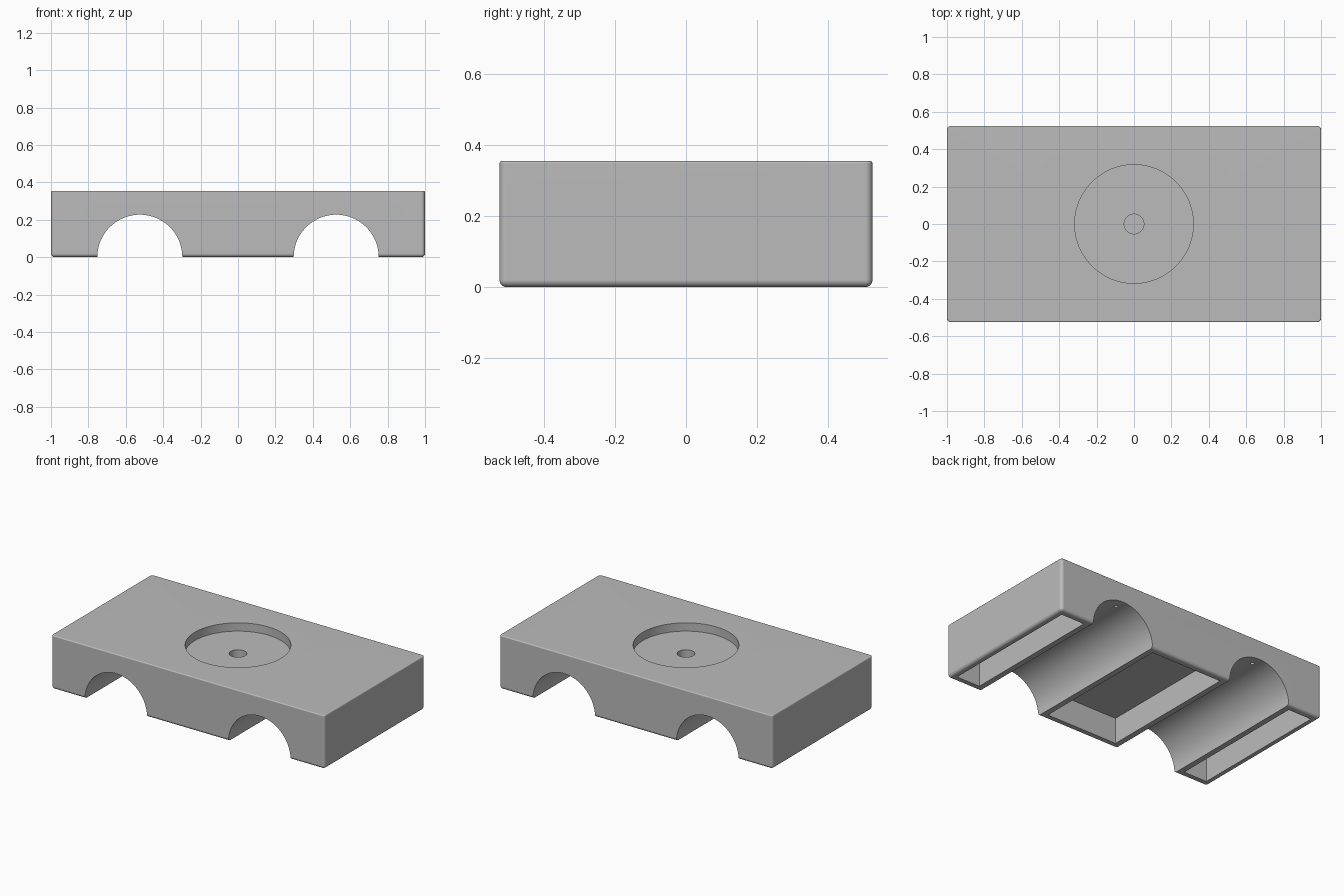
import bpy, bmesh, math

if "Cube" in bpy.data.objects:
    bpy.data.objects.remove(bpy.data.objects["Cube"], do_unlink=True)

HALF_X, HALF_Y, HEIGHT = 1.0, 0.525, 0.355
GROOVE_X, GROOVE_R, GROOVE_STEPS = 0.525, 0.2275, 25
POCKET_DEPTH, RECESS_DEPTH, HOLE_DEPTH = 0.17, 0.055, 0.08

grey = bpy.data.materials.new("plain_grey")
grey.use_nodes = True
grey.diffuse_color = (0.5, 0.5, 0.5, 1)
grey.node_tree.nodes["Principled BSDF"].inputs["Base Color"].default_value = (0.5, 0.5, 0.5, 1)


def circle(x, y, radius, sides):
    turns = [2 * math.pi * i / sides for i in range(sides)]
    return [(x + radius * math.cos(t), y + radius * math.sin(t)) for t in turns]


def rectangle(x0, x1, half_y):
    return [(x0, -half_y), (x1, -half_y), (x1, half_y), (x0, half_y)]


def groove_arc(x):
    angles = [math.pi * (1 - i / GROOVE_STEPS) for i in range(GROOVE_STEPS + 1)]
    return [(x + GROOVE_R * math.cos(a), GROOVE_R * math.sin(a)) for a in angles]


def level_face(bm, x, z):
    """Find the level face centred at x and z."""
    return next(f for f in bm.faces
                if all(abs(v.co.z - z) < 1e-4 for v in f.verts)
                and abs(f.calc_center_bounds().x - x) < 0.02)


def punch(bm, face, outlines, depth):
    """Sink blind openings with the given outlines into a level face."""
    z = face.verts[0].co.z
    edges = list(face.edges)
    bmesh.ops.delete(bm, geom=[face], context="FACES_ONLY")
    rims = [[bm.verts.new((x, y, z)) for x, y in outline] for outline in outlines]
    for rim in rims:
        edges += [bm.edges.new((rim[i - 1], rim[i])) for i in range(len(rim))]
    bmesh.ops.triangle_fill(bm, edges=edges, use_beauty=True, normal=(0, 0, 1))
    for rim in rims:
        base = [bm.verts.new((v.co.x, v.co.y, z + depth)) for v in rim]
        for i in range(len(rim)):
            bm.faces.new((rim[i - 1], rim[i], base[i], base[i - 1]))
        floor = bm.faces.new(base)
    return floor


def round_edges(bm, rule, width):
    edges = [e for e in bm.edges if rule((e.verts[0].co + e.verts[1].co) / 2)]
    bmesh.ops.bevel(bm, geom=edges, offset=width, segments=5, profile=0.5, affect="EDGES")


# Block with two half-round grooves, extruded from its front profile
profile = [(-HALF_X, 0), *groove_arc(-GROOVE_X), *groove_arc(GROOVE_X),
           (HALF_X, 0), (HALF_X, HEIGHT), (-HALF_X, HEIGHT)]
bm = bmesh.new()
front, back = ([bm.verts.new((x, y, z)) for x, z in profile] for y in (-HALF_Y, HALF_Y))
bm.faces.new(front)
bm.faces.new(back[::-1])
for i in range(len(profile)):
    bm.faces.new((front[i], front[i - 1], back[i - 1], back[i]))
bmesh.ops.recalc_face_normals(bm, faces=bm.faces)

# Soft upright corners and underside, finer top rim
round_edges(bm, lambda m: (abs(m.x) > 0.99 and m.z < HEIGHT - 0.001)
            or (m.z < 0.001 and abs(m.y) > 0.5), 0.02)
round_edges(bm, lambda m: m.z > HEIGHT - 0.001, 0.007)

# Round recess in the top with a blind centre hole
recess = punch(bm, level_face(bm, 0, HEIGHT), [circle(0, 0, 0.317, 96)], -RECESS_DEPTH)
punch(bm, recess, [circle(0, 0, 0.053, 48)], -HOLE_DEPTH)

# Hollow pockets under the block and small holes in the groove crowns
punch(bm, level_face(bm, 0, 0), [rectangle(-0.26, 0.26, 0.48)], POCKET_DEPTH)
crown = GROOVE_R * math.cos(math.pi / (2 * GROOVE_STEPS))
for side in (-1, 1):
    pad = level_face(bm, side * 0.865, 0)
    punch(bm, pad, [rectangle(side * 0.79, side * 0.96, 0.48)], POCKET_DEPTH)
    x = side * GROOVE_X
    punch(bm, level_face(bm, x, crown),
          [circle(x, y, 0.0115, 16) for y in (-0.46, 0.46)], 0.05)

# Finished body
bmesh.ops.recalc_face_normals(bm, faces=bm.faces)
mesh = bpy.data.meshes.new("block_body")
bm.to_mesh(mesh)
bm.free()
mesh.materials.append(grey)
block = bpy.data.objects.new("block_body", mesh)
bpy.context.scene.collection.objects.link(block)
bpy.context.view_layer.objects.active = block
block.select_set(True)
bpy.ops.object.shade_smooth_by_angle(angle=math.radians(30))
block.modifiers.new("even_shading", "WEIGHTED_NORMAL").keep_sharp = True
